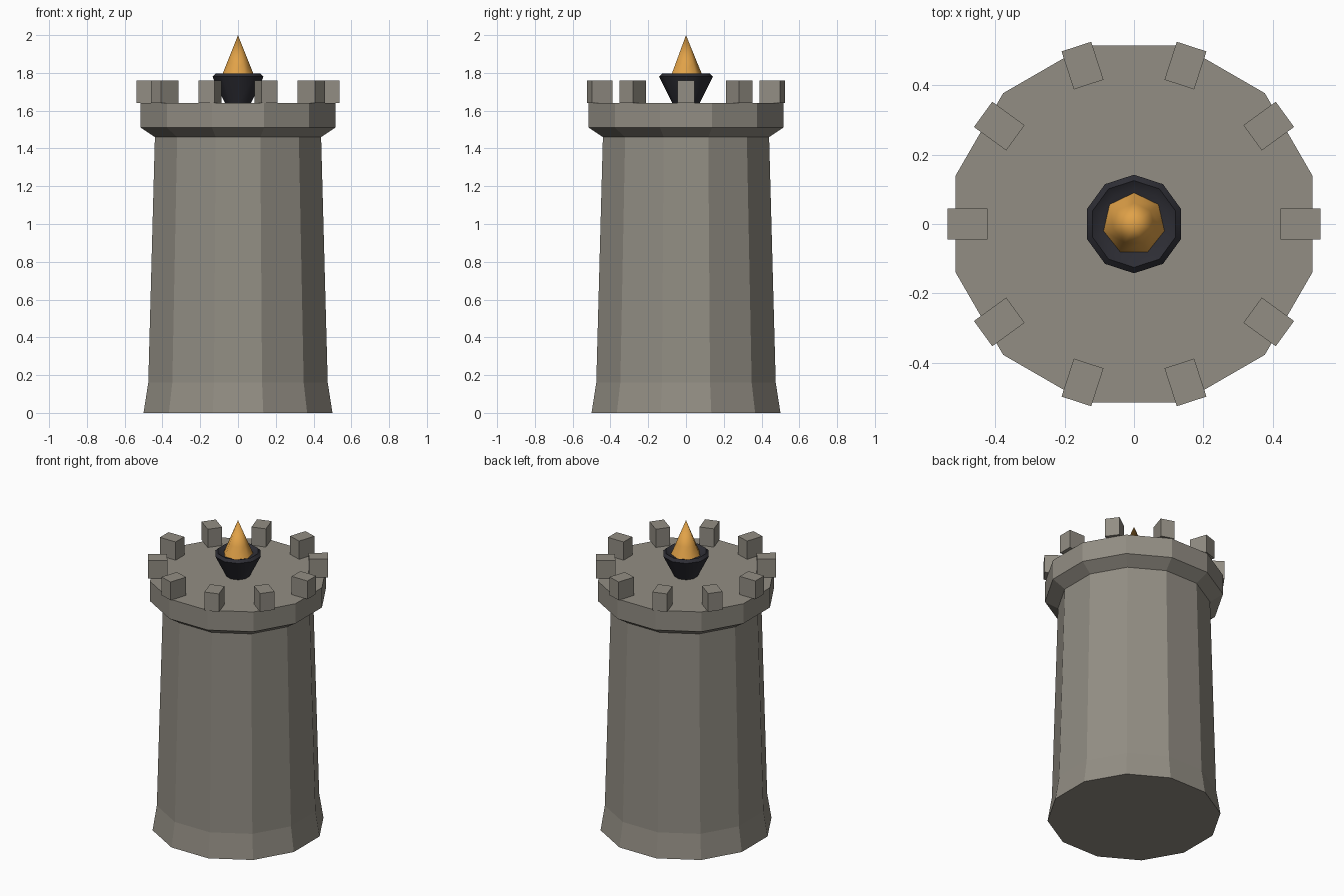
import bpy, bmesh, math
from mathutils import Matrix

if "Cube" in bpy.data.objects:
    bpy.data.objects.remove(bpy.data.objects["Cube"])


def material(name, rgb):
    m = bpy.data.materials.new(name)
    m.diffuse_color = (*rgb, 1)
    m.use_nodes = True
    m.node_tree.nodes["Principled BSDF"].inputs["Base Color"].default_value = m.diffuse_color
    return m


stone = material("grey stone", (0.29, 0.27, 0.23))
iron = material("dark iron", (0.026, 0.026, 0.034))
fire = material("orange flame", (0.75, 0.36, 0.065))


def finish(name, bm, mat, smooth=False):
    bmesh.ops.recalc_face_normals(bm, faces=bm.faces)
    me = bpy.data.meshes.new(name)
    bm.to_mesh(me)
    bm.free()
    me.materials.append(mat)
    for p in me.polygons:
        p.use_smooth = smooth and len(p.vertices) <= 4
    ob = bpy.data.objects.new(name, me)
    bpy.context.collection.objects.link(ob)
    if smooth:
        bpy.context.view_layer.objects.active = ob
        ob.select_set(True)
        bpy.ops.object.shade_smooth_by_angle(angle=math.radians(55))
        ob.select_set(False)
    return ob


def lathe(name, profile, sides, start, mat, smooth=False):
    """Polygonal solid of revolution from (radius, z) points, capped at both ends."""
    bm = bmesh.new()
    rings = []
    for r, z in profile:
        if r == 0:
            rings.append([bm.verts.new((0, 0, z))] * sides)
        else:
            rings.append([bm.verts.new((r * math.cos(start + math.tau * i / sides),
                                        r * math.sin(start + math.tau * i / sides), z))
                          for i in range(sides)])
    for a, b in zip(rings, rings[1:]):
        for i in range(sides):
            j = (i + 1) % sides
            bm.faces.new(list(dict.fromkeys((a[i], a[j], b[j], b[i]))))
    for ring, (r, z) in ((rings[0], profile[0]), (rings[-1], profile[-1])):
        if r > 0:
            bm.faces.new(ring)
    return finish(name, bm, mat, smooth)


# Tower body: flared foot, tapering shaft, overhanging platform (flat side widths)
k = 1 / math.cos(math.radians(15))
body = [(0.50, 0), (0.475, 0.16), (0.44, 1.46), (0.515, 1.51), (0.515, 1.64)]
lathe("tower_body", [(r * k, z) for r, z in body], 12, math.radians(15), stone)

# Ten battlement blocks
for i in range(10):
    bm = bmesh.new()
    place = (Matrix.Rotation(math.tau * i / 10, 4, 'Z')
             @ Matrix.Translation((0.48, 0, 1.70))
             @ Matrix.Diagonal((0.115, 0.09, 0.12, 1)))
    bmesh.ops.create_cube(bm, size=1, matrix=place)
    finish(f"battlement_{i + 1}", bm, stone)

# Fire bowl with a bevelled rim and shallow hollow
lathe("fire_bowl", [(0.07, 1.635), (0.142, 1.78), (0.125, 1.797), (0.10, 1.78)],
      10, math.radians(90), iron, True)

# Flame
lathe("flame", [(0.09, 1.78), (0.061, 1.85), (0, 2.0)], 7, math.radians(90), fire, True)
